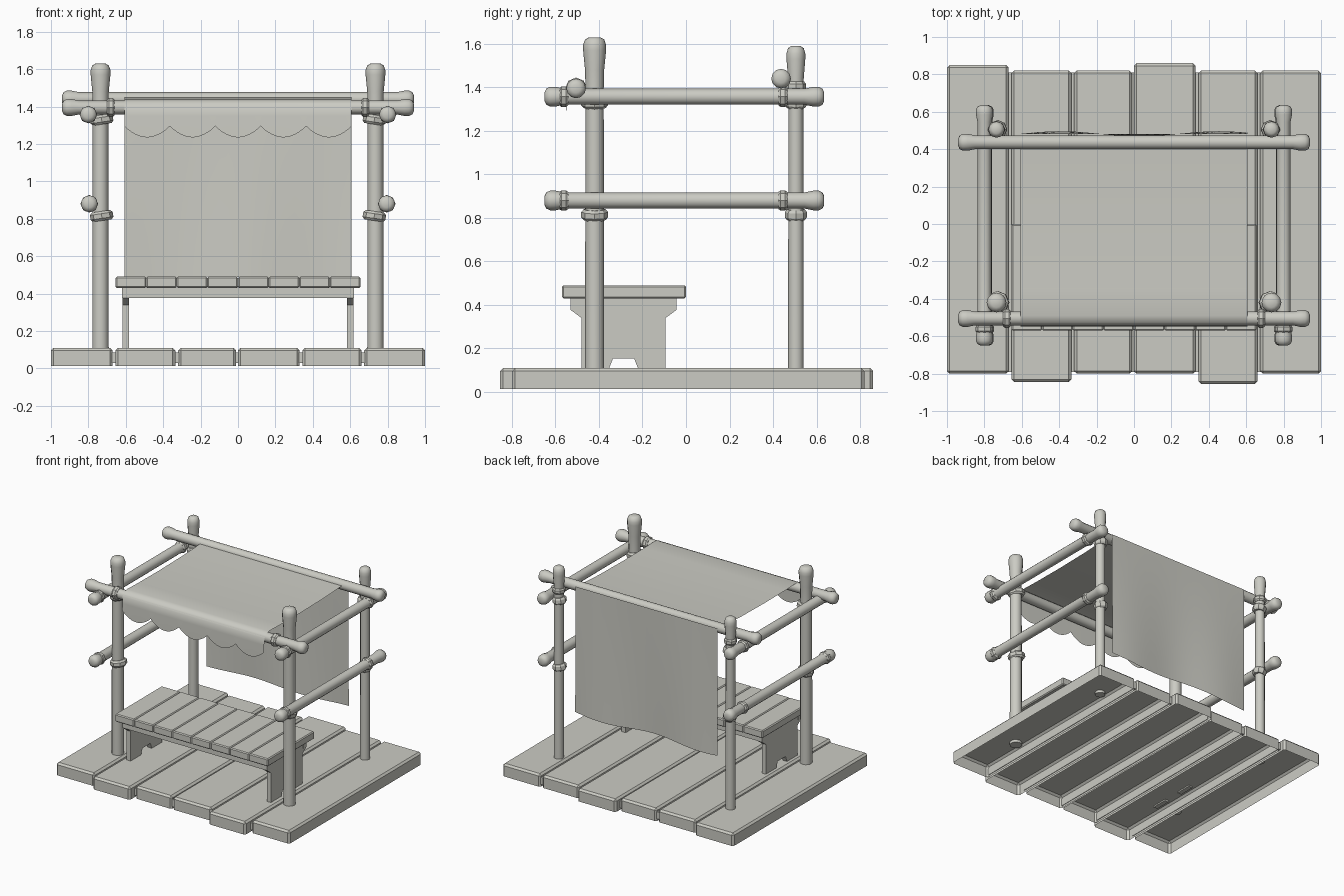
import bpy, bmesh, math
from mathutils import Vector

if "Cube" in bpy.data.objects:
    bpy.data.objects.remove(bpy.data.objects["Cube"], do_unlink=True)

mat = bpy.data.materials.new("pale_grey")
mat.use_nodes = True
GREY = (0.6, 0.6, 0.55, 1)
mat.diffuse_color = GREY
mat.node_tree.nodes["Principled BSDF"].inputs["Base Color"].default_value = GREY


def finish(name, bm, smooth=None, recalc=True):
    if recalc:
        bmesh.ops.recalc_face_normals(bm, faces=bm.faces)
    me = bpy.data.meshes.new(name)
    bm.to_mesh(me)
    bm.free()
    me.materials.append(mat)
    ob = bpy.data.objects.new(name, me)
    bpy.context.collection.objects.link(ob)
    if smooth:
        bpy.ops.object.select_all(action='DESELECT')
        ob.select_set(True)
        bpy.context.view_layer.objects.active = ob
        bpy.ops.object.shade_smooth_by_angle(angle=math.radians(smooth))
    return ob


def box(name, lo, hi, bevel=0.0, open_bottom=False):
    bm = bmesh.new()
    bmesh.ops.create_cube(bm, size=1)
    for v in bm.verts:
        v.co = [(a + b) / 2 + c * (b - a) for a, b, c in zip(lo, hi, v.co)]
    if bevel:
        bmesh.ops.bevel(bm, geom=bm.edges[:], offset=bevel, segments=1, affect='EDGES')
    if open_bottom:
        bm.normal_update()
        under = [f for f in bm.faces if f.normal.z < -0.5]
        bmesh.ops.delete(bm, geom=under, context='FACES')
        return finish(name, bm, recalc=False)
    return finish(name, bm)


def lathe(name, start, axis, profile, sides=12, smooth=50):
    """Revolve (radius, distance) pairs about an axis leaving start."""
    bm = bmesh.new()
    turn = Vector((0, 0, 1)).rotation_difference(Vector(axis))
    rings = []
    for r, d in profile:
        rings.append([bm.verts.new(Vector(start) + turn @ Vector(
            (r * math.cos(math.tau * i / sides), r * math.sin(math.tau * i / sides), d)))
            for i in range(sides)])
    for a, b in zip(rings, rings[1:]):
        for i in range(sides):
            j = (i + 1) % sides
            bm.faces.new((a[i], a[j], b[j], b[i]))
    bm.faces.new(rings[0][::-1])
    bm.faces.new(rings[-1])
    return finish(name, bm, smooth)


def knob(r, end, sign):
    """Swollen, rounded end of a pole, from tip inwards."""
    return [(r * k, end - sign * d) for k, d in
            ((0.55, 0), (1.0, 0.008), (1.22, 0.025), (1.22, 0.05), (1, 0.09))]


def rail(name, start, axis, length, r):
    lathe(name, start, axis, knob(r, 0, -1) + knob(r, length, 1)[::-1])


def collar(name, centre, axis, r, w=0.042):
    c = Vector(centre) - Vector(axis) * w / 2
    lathe(name, c, axis, [(r * 0.82, 0), (r, w * 0.25), (r, w * 0.75), (r * 0.82, w)], 8, 20)


def sheet(name, nx, ny, point):
    bm = bmesh.new()
    grid = [[bm.verts.new(point(i / nx, j / ny)) for i in range(nx + 1)] for j in range(ny + 1)]
    for a, b in zip(grid, grid[1:]):
        for i in range(nx):
            bm.faces.new((a[i], a[i + 1], b[i + 1], b[i]))
    return finish(name, bm, 60)


# Floor planks: open shells of uneven length, with sunken strips in the joints
planks = [(-1, -.67, -.80, .85), (-.655, -.335, -.845, .82), (-.32, -.01, -.80, .82),
          (.0, .33, -.80, .86), (.345, .66, -.855, .82), (.675, 1, -.80, .82)]
for n, (x0, x1, y0, y1) in enumerate(planks):
    box(f"floor_plank_{n + 1}", (x0, y0, 0), (x1, y1, .11), .014, True)
for n, (p, q) in enumerate(zip(planks, planks[1:])):
    box(f"floor_joint_{n + 1}", (p[1] - .004, -.79, .03), (q[0] + .004, .81, .085))

# Posts, side rails and their collars
for s, side in ((1, "left"), (-1, "right")):
    for part, y, r, top in (("front", -.42, .044, 1.54), ("back", .505, .036, 1.5)):
        x = s * .735
        prof = [(r, 0), (r * .95, top - .24)]
        prof += [(r * k, top - .09 - d) for k, d in
                 ((1, .06), (1.2, -.03), (1.2, -.055), (1, -.08), (.6, -.09))]
        lathe(f"{part}_{side}_post", (x, y, .09), (0, 0, 1), prof)
        for z in (.815, 1.33):
            collar(f"{part}_{side}_post_collar", (x - s * .006, y, z), (s * .15, 0, 1), r * 1.4, .05)
    collar(f"back_{side}_upper_collar", (s * .735, .505, 1.405), (0, 0, 1), .047)
    for z, level in ((.88, "lower"), (1.357, "upper")):
        x = s * (.80 if level == "upper" else .795)
        rail(f"{side}_{level}_rail", (x, -.65, z), (0, 1, 0), 1.285, .037)
        for y in (-.562, .445):
            collar(f"{side}_{level}_rail_collar", (x, y, z), (0, 1, 0), .047)
    collar(f"front_{side}_rail_collar", (s * .68, -.505, 1.395), (1, 0, 0), .05)

# Rails across the front and back
rail("front_cross_rail", (-.94, -.505, 1.395), (1, 0, 0), 1.88, .037)
rail("back_cross_rail", (-.94, .437, 1.44), (1, 0, 0), 1.88, .037)

# Awning: runs over the front rail and hangs in five scallops
W = 1.215
rows = [(.45, 1.45), (.2, 1.437), (-.1, 1.432), (-.35, 1.434), (-.49, 1.438),
        (-.525, 1.428), (-.545, 1.40), (-.547, 1.35)]


def awning_point(u, v):
    k = round(v * len(rows))
    x = (u - .5) * W
    if k < len(rows):
        return (x, *rows[k])
    return (x, -.549, 1.295 - .06 * abs(math.sin(math.pi * 5 * u)) ** .85)


sheet("awning_cloth", 60, len(rows), awning_point)

# Curtain: hangs behind the back rail with soft folds
sheet("back_curtain", 24, 8, lambda u, v: (
    (u - .5) * W,
    .482 + .014 * v * math.sin(u * 9),
    1.455 - v * (.975 + .012 * math.sin(u * 9 + 1))))

# Bench: eight boards on two aprons and two shaped legs
step = 1.31 / 8
for n in range(8):
    x = -.655 + n * step
    box(f"bench_board_{n + 1}", (x, -.57, .43), (x + step, 0, .49), .007)
for y, part in ((-.53, "front"), (-.085, "back")):
    box(f"bench_{part}_apron", (-.62, y, .377), (.62, y + .04, .432))
half = [(.243, .43), (.243, .377), (.193, .34), (.193, .1), (.07, .1), (.048, .155)]
outline = half + [(-y, z) for y, z in half[::-1]]
for s, side in ((1, "left"), (-1, "right")):
    bm = bmesh.new()
    face = bm.faces.new([bm.verts.new((s * .583, y - .287, z)) for y, z in outline])
    out = bmesh.ops.extrude_face_region(bm, geom=[face])
    bmesh.ops.translate(bm, vec=(s * .035, 0, 0),
                        verts=[v for v in out["geom"] if isinstance(v, bmesh.types.BMVert)])
    finish(f"bench_{side}_leg", bm)
